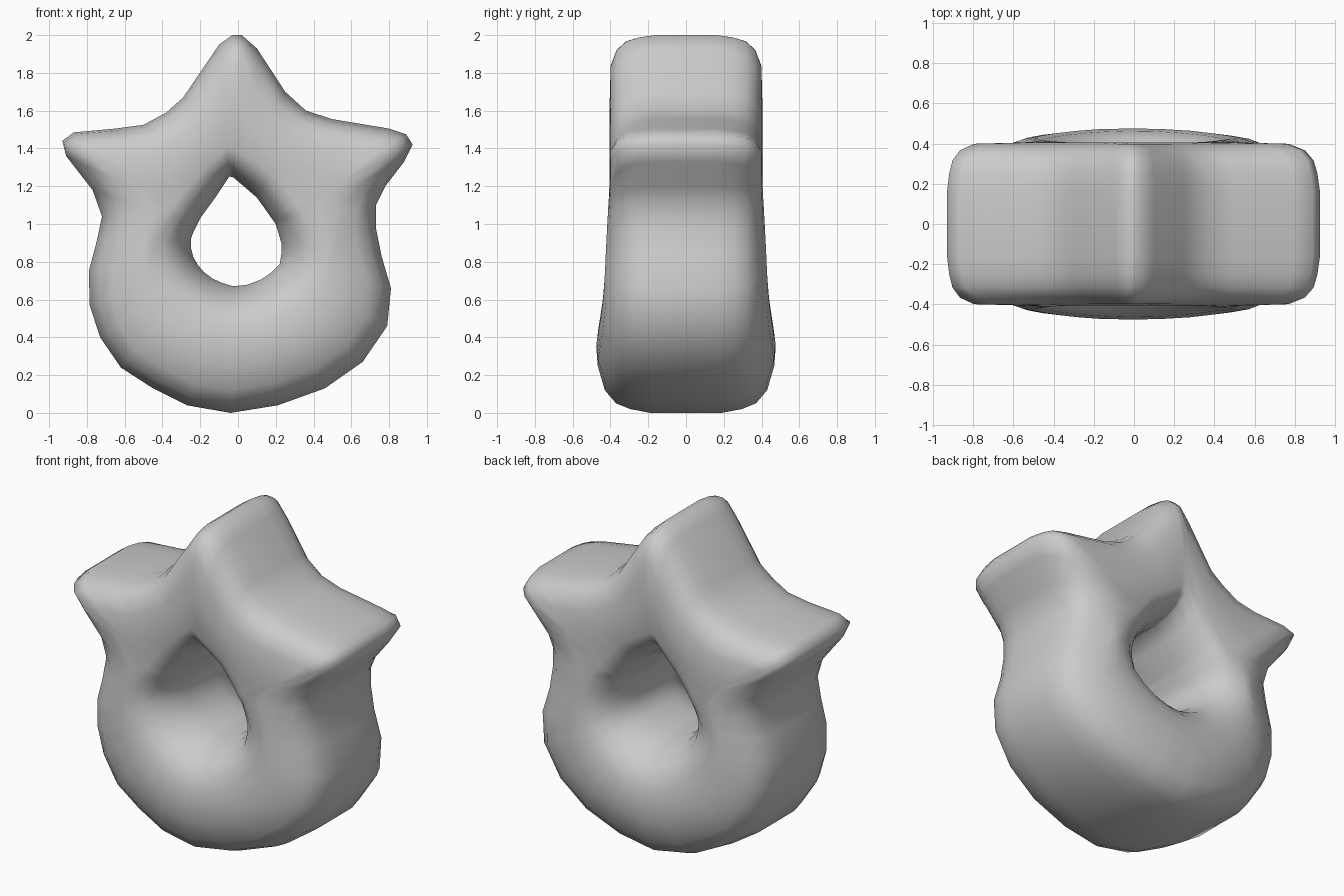
import bpy, bmesh, math

if "Cube" in bpy.data.objects:
    bpy.data.objects.remove(bpy.data.objects["Cube"])

# Outer silhouette, clockwise from the top spike (x, z)
OUTER = [(0.02, 2.0), (0.10, 1.93), (0.25, 1.70), (0.36, 1.60), (0.50, 1.555),
         (0.80, 1.505), (0.89, 1.475), (0.925, 1.42), (0.88, 1.33), (0.78, 1.20),
         (0.73, 1.10), (0.73, 0.98), (0.76, 0.83), (0.81, 0.66), (0.79, 0.46),
         (0.66, 0.27), (0.46, 0.13), (0.21, 0.04), (-0.04, 0.0), (-0.27, 0.04),
         (-0.45, 0.13), (-0.62, 0.24), (-0.73, 0.40), (-0.785, 0.57), (-0.79, 0.75),
         (-0.75, 0.90), (-0.72, 1.04), (-0.77, 1.18), (-0.91, 1.36), (-0.93, 1.44),
         (-0.87, 1.485), (-0.65, 1.505), (-0.50, 1.525), (-0.38, 1.59), (-0.29, 1.67),
         (-0.10, 1.95), (-0.03, 2.0)]
# Teardrop hole, clockwise from its tip
HOLE = [(-0.04, 1.26), (0.10, 1.14), (0.20, 1.0), (0.235, 0.88), (0.22, 0.78),
        (0.15, 0.72), (0.07, 0.68), (-0.03, 0.67), (-0.12, 0.70), (-0.20, 0.76),
        (-0.25, 0.85), (-0.25, 0.93), (-0.20, 1.03), (-0.12, 1.14)]
# Edge rounding: distance in from the edge, fraction of half depth
OUT_EDGE = [(0.0, 0.40), (0.02, 0.62), (0.05, 0.78), (0.12, 0.905), (0.25, 0.985)]
IN_EDGE = [(0.17, 0.985), (0.11, 0.93), (0.06, 0.80), (0.02, 0.58), (0.0, 0.32)]
CX, CZ = -0.02, 0.93


def hole_point(x, z):
    """Point of the hole outline on the ray from the hole centre to (x, z)."""
    dx, dz = x - CX, z - CZ
    for (ax, az), (bx, bz) in zip(HOLE, HOLE[1:] + HOLE[:1]):
        ex, ez = bx - ax, bz - az
        den = dx * ez - dz * ex
        if abs(den) < 1e-9:
            continue
        s = ((ax - CX) * ez - (az - CZ) * ex) / den
        u = ((ax - CX) * dz - (az - CZ) * dx) / den
        if s > 0 and -1e-6 <= u <= 1 + 1e-6:
            return CX + s * dx, CZ + s * dz
    return CX, CZ


def half_depth(x, z):
    """Thick and slightly domed low down, thinner and flat at the crown."""
    low = min(1, max(0, (1.2 - z) / 0.8))
    return 0.405 + 0.07 * low * (1 - 0.9 * min(1, (x / 0.75) ** 2))


def section(k):
    """(x, z, depth fraction) from the outer edge to the hole, front half."""
    x, z = OUTER[k]
    hx, hz = hole_point(x, z)
    length = math.hypot(hx - x, hz - z)
    # widen the rounding where the ray runs along the silhouette
    (ax, az), (bx, bz) = OUTER[k - 1], OUTER[(k + 1) % len(OUTER)]
    tx, tz = bx - ax, bz - az
    sine = abs(tx * (hz - z) - tz * (hx - x)) / (math.hypot(tx, tz) * length)
    high = min(1, max(0, (z - 0.8) / 0.5))
    ro = (1 - 0.4 * high) / max(0.5, sine)
    ri = 1.3 - 0.4 * high
    ro = min(ro, 0.48 * length / 0.25)
    pts = [(o * ro / length, d) for o, d in OUT_EDGE]
    ts = [1 - o * ri / length for o, d in IN_EDGE]
    pts.append(((pts[-1][0] + ts[0]) / 2, 1.0))
    pts += [(t, d) for t, (o, d) in zip(ts, IN_EDGE)]
    return [(x + (hx - x) * t, z + (hz - z) * t, d) for t, d in pts], (x, z), (hx, hz)


# Crowned ring lofted around the hole
bm = bmesh.new()
rings = []
for k in range(len(OUTER)):
    half, outer, inner = section(k)
    loop = ([(*outer, 0.0)] + half + [(*inner, 0.0)]
            + [(x, z, -d) for x, z, d in reversed(half)])
    rings.append([bm.verts.new((x, -d * half_depth(x, z), z)) for x, z, d in loop])
n = len(rings[0])
for a, b in zip(rings, rings[1:] + rings[:1]):
    for i in range(n):
        j = (i + 1) % n
        bm.faces.new((a[i], a[j], b[j], b[i]))
bmesh.ops.recalc_face_normals(bm, faces=bm.faces)
for f in bm.faces:
    f.smooth = True
mesh = bpy.data.meshes.new("crowned_ring")
bm.to_mesh(mesh)
bm.free()
bpy.context.collection.objects.link(bpy.data.objects.new("crowned_ring", mesh))
